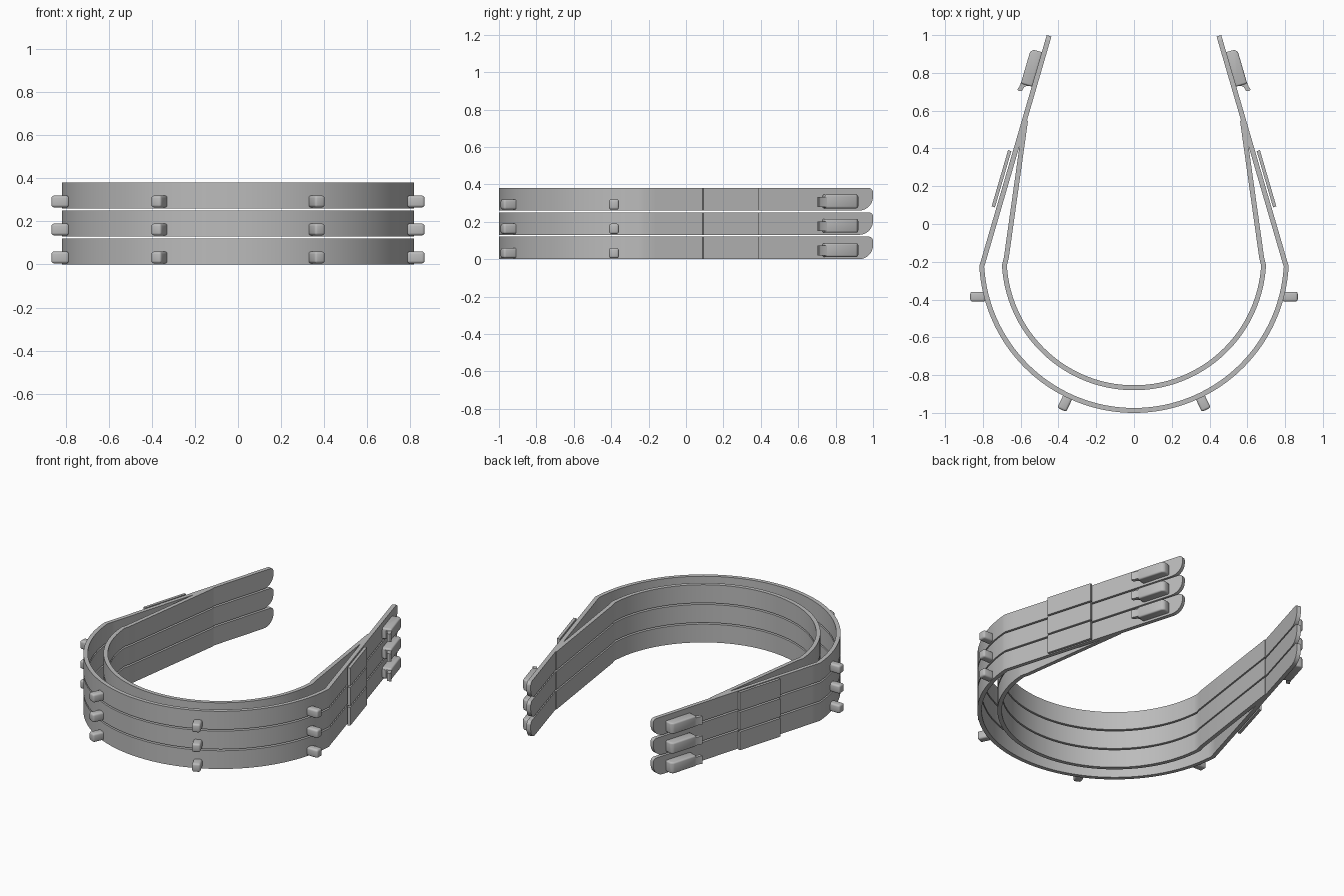
import bpy, bmesh, math
from mathutils import Vector

cube = bpy.data.objects.get("Cube")
if cube:
    bpy.data.objects.remove(cube)

grey = bpy.data.materials.new("plain grey")
grey.use_nodes = True
COLOUR = (0.5, 0.5, 0.5, 1)
grey.diffuse_color = COLOUR
grey.node_tree.nodes["Principled BSDF"].inputs["Base Color"].default_value = COLOUR

HEIGHT, PITCH, THICK = 0.12, 0.13, 0.026
CENTRE = Vector((0, -0.18))
KINK, TIP = Vector((0.812, -0.2)), Vector((0.462, 1.0))
ALONG = (KINK - TIP).normalized()          # from the tip towards the front
OUT = Vector((-ALONG.y, ALONG.x))          # outward normal of the left arm


def finish(name, bm, z, bevel=0.0):
    bmesh.ops.recalc_face_normals(bm, faces=bm.faces)
    mesh = bpy.data.meshes.new(name)
    bm.to_mesh(mesh)
    bm.free()
    mesh.materials.append(grey)
    ob = bpy.data.objects.new(name, mesh)
    bpy.context.collection.objects.link(ob)
    ob.location.z = z
    bpy.ops.object.select_all(action='DESELECT')
    bpy.context.view_layer.objects.active = ob
    ob.select_set(True)
    if bevel:
        mod = ob.modifiers.new("soft edges", 'BEVEL')
        mod.width, mod.segments, mod.limit_method = bevel, 3, 'ANGLE'
        bpy.ops.object.modifier_apply(modifier=mod.name)
    bpy.ops.object.shade_smooth_by_angle(angle=math.radians(30))
    return ob


def strip(name, half, z, ends=None):
    """Sweep a thin upright strip along a path mirrored in x; the path starts at the arm's end."""
    path = half + [Vector((-p.x, p.y)) for p in reversed(half)]
    bm = bmesh.new()
    rings = []
    for i, p in enumerate(path):
        a, b = path[max(i - 1, 0)], path[min(i + 1, len(path) - 1)]
        d = (b - a).normalized()
        inner = p + Vector((d.y, -d.x)) * THICK
        low, high = ends(p.y) if ends else (0, HEIGHT)
        rings.append([bm.verts.new((q.x, q.y, h))
                      for q, h in ((p, low), (p, high), (inner, high), (inner, low))])
    for r, s in zip(rings, rings[1:]):
        for k in range(4):
            bm.faces.new((r[k], r[(k + 1) % 4], s[(k + 1) % 4], s[k]))
    bm.faces.new(rings[0])
    bm.faces.new(rings[-1])
    return finish(name, bm, z)


def arc(radius, steps=40):
    return [CENTRE + radius * Vector((math.cos(t), math.sin(t)))
            for t in (-math.radians(3) - i * math.radians(87) / steps for i in range(steps))] \
        + [CENTRE - Vector((0, radius))]


def half_path(tip, kink, radius, fractions):
    # The middle point is left to the mirrored half
    return [tip.lerp(kink, f) for f in fractions] + arc(radius)[:-1]


def rounded_end(y):
    # Large round under the tip, small round above it
    def drop(r):
        u = max(0, y - (1 - r)) / r
        return r * (1 - math.sqrt(max(0, 1 - u * u)))
    return drop(0.075), HEIGHT - drop(0.022)


def prism(name, outline, low, high, z, bevel=0.0):
    bm = bmesh.new()
    face = bm.faces.new([bm.verts.new((p.x, p.y, low)) for p in outline])
    new = bmesh.ops.extrude_face_region(bm, geom=[face])["geom"]
    bmesh.ops.translate(bm, vec=(0, 0, high - low),
                        verts=[v for v in new if isinstance(v, bmesh.types.BMVert)])
    return finish(name, bm, z, bevel)


def on_arm(points, side, start):
    pts = [TIP + ALONG * (start + s) + OUT * n for s, n in points]
    return [Vector((p.x * side, p.y)) for p in pts]


def stud(name, base, direction, length, z):
    across = Vector((-direction.y, direction.x)) * 0.026
    tip = base + direction * length
    prism(name, [base - across, tip - across, tip + across, base + across],
          0.005, 0.06, z, 0.012)


tip_steps = [0.0, 0.0006, 0.002, 0.004, 0.007, 0.011, 0.016, 0.022, 0.03, 0.04, 0.05, 0.063, 0.1, 0.5, 0.97]
clip = [(0, -0.004), (0, 0.04), (0.006, 0.054), (0.02, 0.06), (0.19, 0.06)]
hook = [(0.18, 0.06), (0.212, 0.063), (0.226, 0.07), (0.231, 0.062), (0.228, 0.044),
        (0.205, 0.038), (0.193, 0.026), (0.188, -0.004), (0.18, -0.004)]

for level, tier in enumerate(("lower", "middle", "upper")):
    z = level * PITCH
    # Outer band with long arms, inner band joining the arms
    strip(tier + "_outer_band", half_path(TIP, KINK, 0.82, tip_steps), z, rounded_end)
    strip(tier + "_inner_band",
          half_path(Vector((0.587, 0.55)), Vector((0.692, -0.2)), 0.7, (0, 0.5, 0.97)), z)
    for side, word in ((1, "left"), (-1, "right")):
        label = f"{tier}_{word}_"
        # Flat plate on the arm
        plate = [(0, 0.008), (0, 0.026), (0.31, 0.026), (0.31, 0.008)]
        prism(label + "side_plate", on_arm(plate, side, 0.642), 0, HEIGHT, z)
        # Clip body and its narrower hooked nose
        body = clip + [(0.19, -0.004)]
        prism(label + "clip", on_arm(body, side, 0.094), 0.012, 0.085, z, 0.01)
        prism(label + "clip_hook", on_arm(hook, side, 0.094), 0.02, 0.072, z)
        # Studs around the outer band
        stud(label + "side_stud", Vector((0.785 * side, -0.385)), Vector((side, 0)), 0.082, z)
        ray = Vector((0.43 * side, -0.903)).normalized()
        stud(label + "front_stud", CENTRE + ray * 0.8, ray, 0.09, z)
